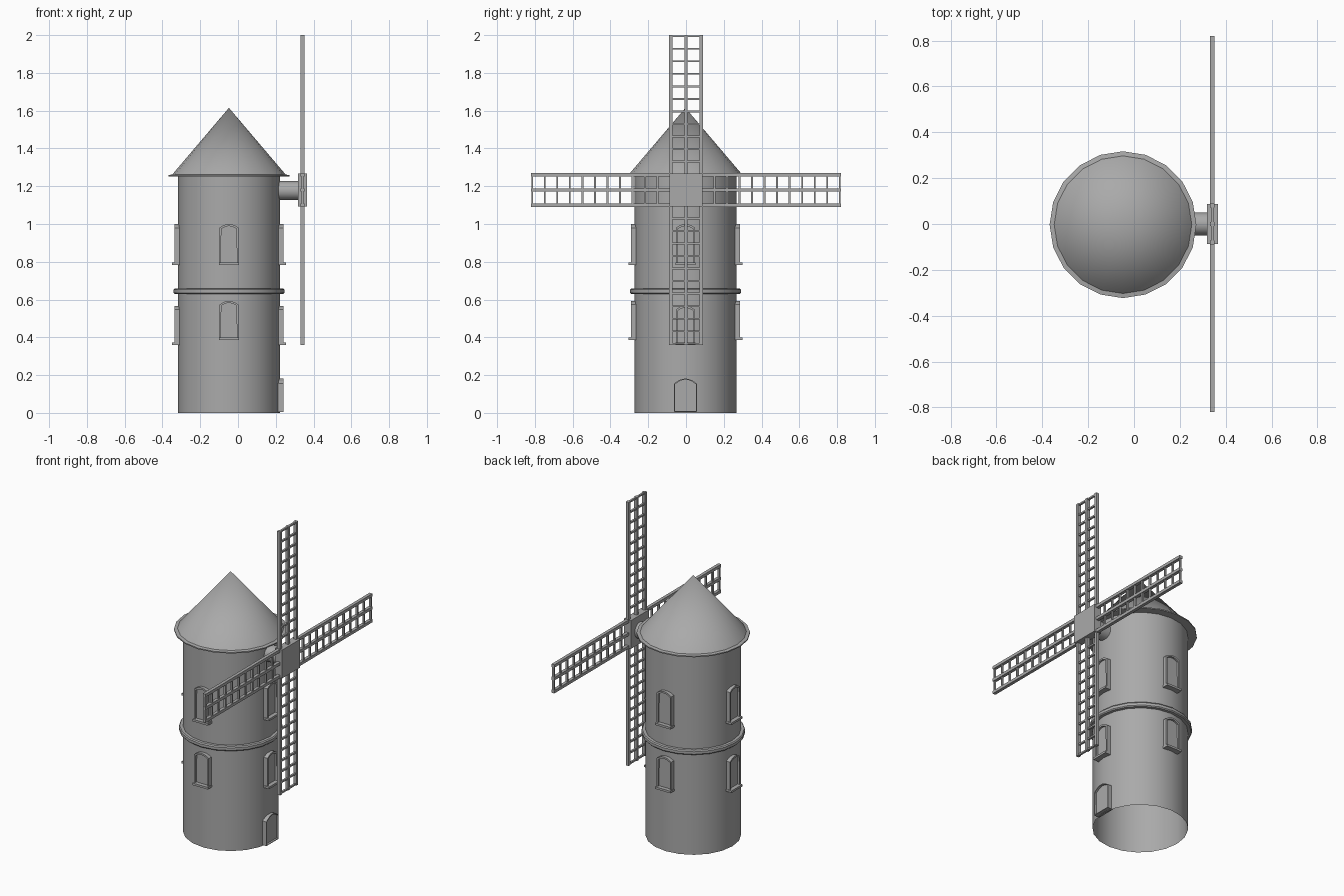
import bpy, bmesh, math
from mathutils import Matrix, Vector

cube = bpy.data.objects.get("Cube")
if cube:
    bpy.data.objects.remove(cube, do_unlink=True)

stone = bpy.data.materials.new("grey stone")
stone.use_nodes = True
GREY = (0.4, 0.4, 0.4, 1)
stone.diffuse_color = GREY
stone.node_tree.nodes["Principled BSDF"].inputs["Base Color"].default_value = GREY

TOWER = Vector((-0.048, -0.003, 0))
SIDES = 20
HUB_Z = 1.18


def finish(name, bm, matrix=Matrix(), smooth=False, closed=True):
    if closed:
        bmesh.ops.recalc_face_normals(bm, faces=bm.faces)
    mesh = bpy.data.meshes.new(name)
    bm.to_mesh(mesh)
    bm.free()
    mesh.transform(matrix)
    mesh.materials.append(stone)
    obj = bpy.data.objects.new(name, mesh)
    bpy.context.collection.objects.link(obj)
    if smooth:
        bpy.ops.object.select_all(action='DESELECT')
        obj.select_set(True)
        bpy.context.view_layer.objects.active = obj
        bpy.ops.object.shade_smooth_by_angle(angle=math.radians(30))
    return obj


def lathe(name, profile, matrix, loop=False):
    """Spin a (radius, height) profile around z."""
    bm = bmesh.new()
    verts = [bm.verts.new((r, 0, z)) for r, z in profile]
    edges = [bm.edges.new(pair) for pair in zip(verts, verts[1:])]
    if loop:
        edges.append(bm.edges.new((verts[-1], verts[0])))
    bmesh.ops.spin(bm, geom=verts + edges, cent=(0, 0, 0), axis=(0, 0, 1),
                   angle=math.tau, steps=SIDES, use_merge=True)
    bmesh.ops.remove_doubles(bm, verts=bm.verts, dist=0.0005)
    return finish(name, bm, matrix, smooth=True)


def add_box(bm, low, high):
    low, high = Vector(low), Vector(high)
    mat = Matrix.Translation((low + high) / 2) @ Matrix.Diagonal((high - low).to_4d())
    bmesh.ops.create_cube(bm, size=1, matrix=mat)


def arched_panel(name, half, bottom, top, rise, out, border, angle, sill=True):
    """Arched frame with a recessed panel, facing outwards at the given angle."""
    bm = bmesh.new()
    outline = [(-half, bottom), (half, bottom)]
    steps = 6
    for i in range(steps + 1):
        t = 1 - 2 * i / steps
        outline.append((half * t, top - rise * t * t))
    face = bm.faces.new([bm.verts.new((0.25, y, z)) for y, z in outline])
    ext = bmesh.ops.extrude_face_region(bm, geom=[face])["geom"]
    front = next(g for g in ext if isinstance(g, bmesh.types.BMFace))
    bmesh.ops.translate(bm, verts=front.verts, vec=(out - 0.25, 0, 0))
    bm.normal_update()
    bmesh.ops.inset_region(bm, faces=[front], thickness=border)
    ext = bmesh.ops.extrude_face_region(bm, geom=[front])["geom"]
    bmesh.ops.delete(bm, geom=[front], context='FACES_ONLY')
    panel = next(g for g in ext if isinstance(g, bmesh.types.BMFace))
    bmesh.ops.translate(bm, verts=panel.verts, vec=(-0.012, 0, 0))
    if sill:
        add_box(bm, (0.25, -half - 0.003, bottom - 0.002),
                (out + 0.013, half + 0.003, bottom + 0.011))
    finish(name, bm, Matrix.Translation(TOWER) @ Matrix.Rotation(angle, 4, 'Z'))


# Tower shell, belt and conical roof
at_tower = Matrix.Translation(TOWER)
lathe("tower", [(0.27, 0), (0.27, 1.255)], at_tower)
lathe("belt", [(0.265, 0.63), (0.288, 0.63), (0.293, 0.636), (0.293, 0.652),
               (0.288, 0.659), (0.265, 0.659)], at_tower, loop=True)
lathe("roof", [(0, 1.615), (0.30, 1.262), (0.32, 1.259), (0.32, 1.252), (0, 1.252)], at_tower)

# Two rows of windows on the four sides
for i, side in enumerate(("left", "back", "right", "front")):
    angle = i * math.pi / 2
    low = 0.362 if i % 2 == 0 else 0.388
    arched_panel("upper_window_" + side, 0.05, 0.785, 1.0, 0.02, 0.288, 0.011, angle)
    arched_panel("lower_window_" + side, 0.05, low, low + 0.205, 0.02, 0.288, 0.011, angle)

# Door under the sails
arched_panel("door", 0.06, 0.005, 0.182, 0.027, 0.288, 0.006, 0, sill=False)

# Shaft and hub
to_x = Matrix.Translation((0, 0, HUB_Z - 0.003)) @ Matrix.Rotation(math.pi / 2, 4, 'Y')
lathe("shaft", [(0, 0.18), (0.05, 0.18), (0.05, 0.33), (0, 0.33)], to_x)
bm = bmesh.new()
add_box(bm, (0.318, -0.088, HUB_Z - 0.088), (0.366, 0.088, HUB_Z + 0.088))
finish("hub", bm)

# Four lattice sails: three rails and evenly spaced rungs
REACH, START, RUNGS = 0.82, 0.085, 11
for i, side in enumerate(("top", "front", "bottom", "back")):
    bm = bmesh.new()
    for y in (-0.08, 0, 0.08):
        add_box(bm, (0.332, y - 0.009, START), (0.352, y + 0.009, REACH))
    for k in range(1, RUNGS + 1):
        z = START + (REACH - 0.006 - START) * k / RUNGS
        add_box(bm, (0.336, -0.08, z - 0.005), (0.348, 0.08, z + 0.005))
    finish("sail_" + side, bm,
           Matrix.Translation((0, 0, HUB_Z)) @ Matrix.Rotation(i * math.pi / 2, 4, 'X'))
